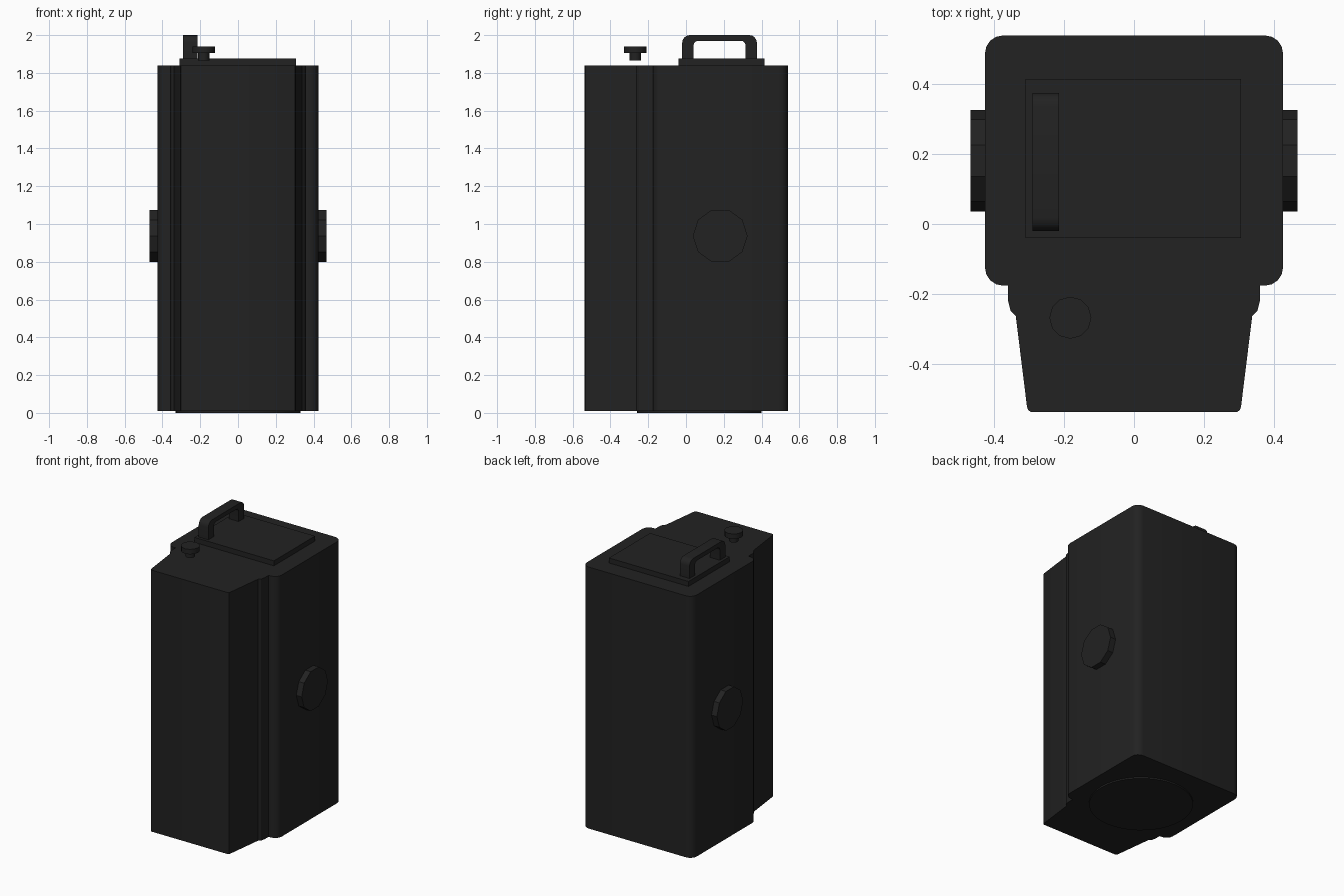
import bpy, bmesh
from math import pi, cos, sin, radians
from mathutils import Matrix, Vector

if "Cube" in bpy.data.objects:
    bpy.data.objects.remove(bpy.data.objects["Cube"])

black = bpy.data.materials.new("matte_black")
black.use_nodes = True
colour = (0.016, 0.016, 0.016, 1)
black.diffuse_color = colour
black.node_tree.nodes["Principled BSDF"].inputs["Base Color"].default_value = colour


def finish(name, bm, smooth=None):
    bmesh.ops.recalc_face_normals(bm, faces=bm.faces[:])
    mesh = bpy.data.meshes.new(name)
    bm.to_mesh(mesh)
    bm.free()
    mesh.materials.append(black)
    ob = bpy.data.objects.new(name, mesh)
    bpy.context.collection.objects.link(ob)
    if smooth:
        bpy.ops.object.select_all(action='DESELECT')
        bpy.context.view_layer.objects.active = ob
        ob.select_set(True)
        bpy.ops.object.shade_smooth_by_angle(angle=radians(smooth))
    return ob


def prism(name, points, direction, smooth=None):
    """Extrude a closed outline of 3D points along a direction."""
    bm = bmesh.new()
    face = bm.faces.new([bm.verts.new(p) for p in points])
    out = bmesh.ops.extrude_face_region(bm, geom=[face])
    moved = [g for g in out["geom"] if isinstance(g, bmesh.types.BMVert)]
    bmesh.ops.translate(bm, verts=moved, vec=Vector(direction))
    return finish(name, bm, smooth)


def cylinder(name, r1, r2, depth, centre, sides, axis='Z', smooth=None):
    bm = bmesh.new()
    turn = Matrix.Rotation(pi / 2, 4, 'Y') if axis == 'X' else Matrix()
    bmesh.ops.create_cone(bm, cap_ends=True, segments=sides, radius1=r1, radius2=r2,
                          depth=depth, matrix=Matrix.Translation(centre) @ turn)
    return finish(name, bm, smooth)


def arc(cx, cy, r, start, end, steps=4):
    angles = [radians(start + (end - start) * i / steps) for i in range(steps + 1)]
    return [(cx + r * cos(a), cy + r * sin(a)) for a in angles]


# Main bin body: rounded rear block, stepped shoulder and tapered front
half = (arc(0.375, 0.488, 0.051, 90, 0) + arc(0.375, -0.125, 0.051, 0, -90)
        + [(0.36, -0.176), (0.36, -0.22), (0.353, -0.248), (0.338, -0.263),
           (0.306, -0.522), (0.302, -0.533), (0.295, -0.537)])
outline = half + [(-x, y) for x, y in reversed(half)]
prism("body", [(x, y, 0.01) for x, y in outline], (0, 0, 1.83), 30)

# Round foot plate under the body
cylinder("foot_plate", 0.33, 0.33, 0.012, (0, 0.07, 0.006), 40, smooth=30)

# Lid plate
lid = [(-0.31, -0.04), (0.306, -0.04), (0.306, 0.415), (-0.31, 0.415)]
prism("lid", [(x, y, 1.84) for x, y in lid], (0, 0, 0.035))

# Handle: rounded arch along the lid's right edge
outer = ([(-0.02, 1.87)] + arc(0.02, 1.96, 0.04, 180, 90)
         + arc(0.335, 1.96, 0.04, 90, 0) + [(0.375, 1.87)])
inner = ([(0.315, 1.87)] + arc(0.29, 1.945, 0.025, 0, 90)
         + arc(0.065, 1.945, 0.025, 90, 180) + [(0.04, 1.87)])
prism("handle", [(-0.29, y, z) for y, z in outer + inner], (0.075, 0, 0), 35)

# Knob in front of the lid
cylinder("knob_stem", 0.03, 0.03, 0.04, (-0.182, -0.268, 1.885), 12, smooth=35)
cylinder("knob_cap", 0.06, 0.06, 0.035, (-0.182, -0.268, 1.922), 12, smooth=35)

# Faceted discs on both sides
for side, name in ((1, "left_disc"), (-1, "right_disc")):
    cylinder(name, 0.145, 0.145, 0.055, (side * 0.44, 0.181, 0.937), 10, 'X')
